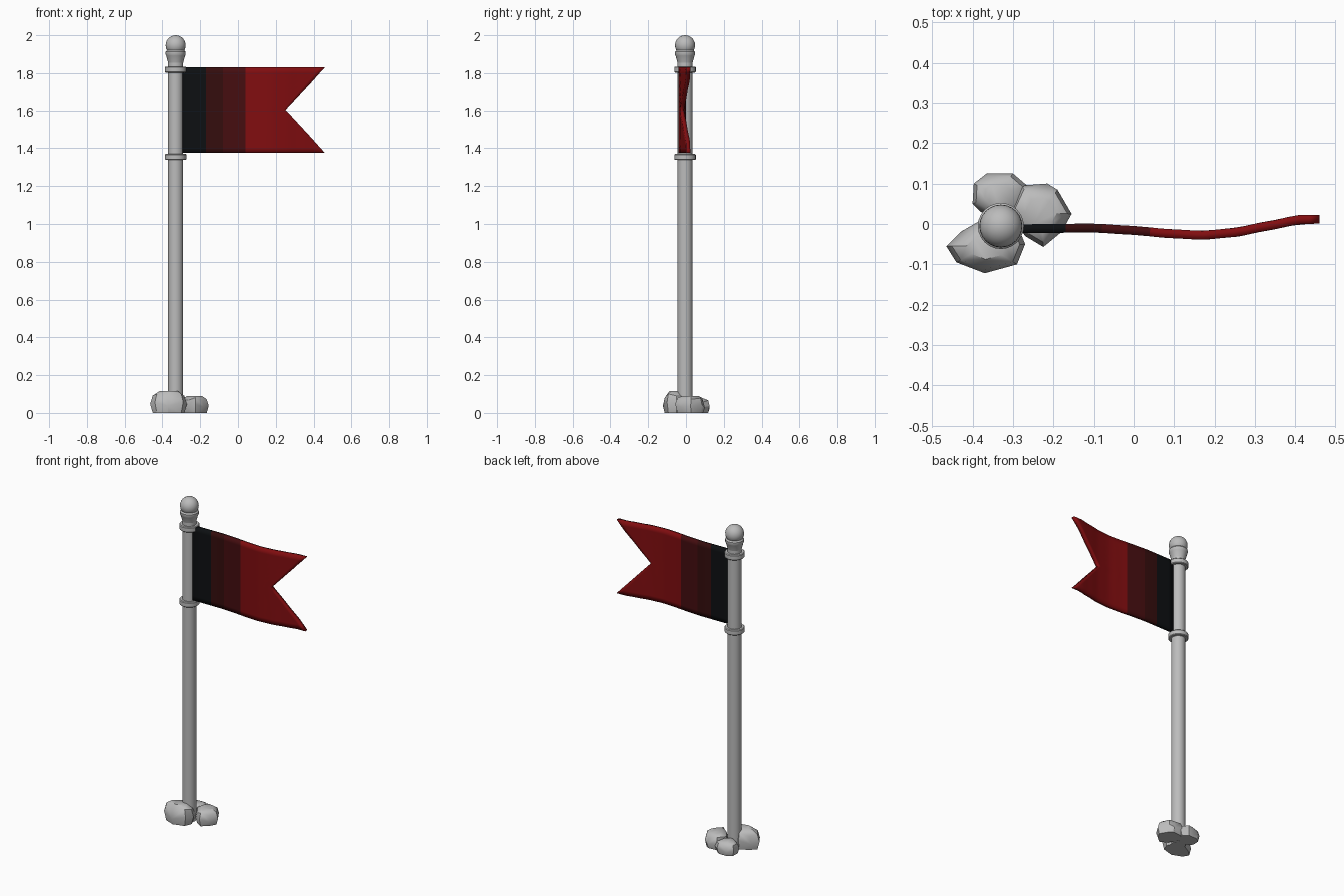
import bpy
import bmesh
import math
from mathutils import Vector

cube = bpy.data.objects.get("Cube")
if cube:
    bpy.data.objects.remove(cube, do_unlink=True)

POLE_X, POLE_Y = -0.33, -0.005


def material(name, rgb):
    m = bpy.data.materials.new(name)
    m.use_nodes = True
    m.diffuse_color = (*rgb, 1)
    bsdf = m.node_tree.nodes["Principled BSDF"]
    bsdf.inputs["Base Color"].default_value = (*rgb, 1)
    bsdf.inputs["Roughness"].default_value = 0.8
    return m


stone = material("light grey stone", (0.5, 0.5, 0.5))
cloth = [material("black cloth", (0.004, 0.005, 0.006)),
         material("darkest red cloth", (0.035, 0.004, 0.004)),
         material("dark red cloth", (0.06, 0.004, 0.005)),
         material("red cloth", (0.22, 0.004, 0.005))]


def make_object(name, bm, mats, angle=35):
    bmesh.ops.recalc_face_normals(bm, faces=bm.faces)
    mesh = bpy.data.meshes.new(name)
    bm.to_mesh(mesh)
    bm.free()
    for m in mats:
        mesh.materials.append(m)
    obj = bpy.data.objects.new(name, mesh)
    bpy.context.collection.objects.link(obj)
    bpy.ops.object.select_all(action="DESELECT")
    obj.select_set(True)
    bpy.context.view_layer.objects.active = obj
    bpy.ops.object.shade_smooth_by_angle(angle=math.radians(angle))
    return obj


def lathe(name, profile, sides=24):
    """Closed solid of revolution about the pole axis from (radius, z) pairs."""
    bm = bmesh.new()
    rings = []
    for r, z in profile:
        turns = [2 * math.pi * i / sides for i in range(sides)]
        rings.append([bm.verts.new((POLE_X + r * math.cos(a), POLE_Y + r * math.sin(a), z))
                      for a in turns])
    for low, high in zip(rings, rings[1:]):
        for i in range(sides):
            j = (i + 1) % sides
            bm.faces.new((low[i], low[j], high[j], high[i]))
    bm.faces.new(rings[0][::-1])
    bm.faces.new(rings[-1])
    return make_object(name, bm, [stone])


# Pole, its flared cap and the two collars
lathe("pole", [(0.04, 0), (0.04, 1.87)])
lathe("pole_cap", [(0.04, 1.855), (0.05, 1.892), (0.053, 1.897), (0.053, 1.912), (0.046, 1.92)])
for name, z in (("lower_collar", 1.338), ("upper_collar", 1.803)):
    lathe(name, [(0.053, z), (0.057, z + 0.004), (0.057, z + 0.028), (0.053, z + 0.032)])

# Ball finial
bm = bmesh.new()
bmesh.ops.create_uvsphere(bm, u_segments=24, v_segments=14, radius=0.053)
bmesh.ops.translate(bm, verts=bm.verts, vec=(POLE_X, POLE_Y, 1.947))
make_object("ball_finial", bm, [stone])


# Foot stones: a plan outline tapered in layers and wrapped in a hull
def rock(name, outline, height):
    bm = bmesh.new()
    centre = sum((Vector(p) for p in outline), Vector((0, 0))) / len(outline)
    for i, p in enumerate(outline):
        wobble = 0.1 * math.sin(2.4 * i)
        for scale, level in ((0.86, 0), (1.0, 0.42 + wobble), (0.86, 0.8 + wobble), (0.5, 1)):
            q = centre + (Vector(p) - centre) * scale
            bm.verts.new((q.x, q.y, level * height))
    hull = bmesh.ops.convex_hull(bm, input=bm.verts)
    spare = {e for e in hull["geom_interior"] if isinstance(e, bmesh.types.BMVert)}
    bmesh.ops.delete(bm, geom=list(spare), context="VERTS")
    make_object(name, bm, [stone], 30)


rock("front_rock", [(-.465, -.055), (-.44, -.095), (-.37, -.122), (-.29, -.1), (-.27, -.05),
                    (-.29, 0), (-.37, .015), (-.43, -.02)], 0.115)
rock("left_rock", [(-.155, .025), (-.19, .085), (-.215, .1), (-.28, .095), (-.31, .03),
                   (-.27, -.03), (-.225, -.057), (-.18, -.02)], 0.09)
rock("back_rock", [(-.4, .05), (-.397, .1), (-.365, .125), (-.3, .125), (-.265, .095),
                   (-.275, .04), (-.33, .01), (-.38, .03)], 0.075)


# Flag: swallow-tailed cloth sheet with a gentle wave
WAVE = [(-.3, -.012), (-.1, -.010), (0, -.016), (.09, -.024), (.17, -.028),
        (.25, -.021), (.33, -.005), (.41, .011), (.47, .012)]


def wave(x):
    for (xa, ya), (xb, yb) in zip(WAVE, WAVE[1:]):
        if x <= xb:
            t = (x - xa) / (xb - xa)
            return ya + (yb - ya) * (t * t * (3 - 2 * t) + t) / 2
    return WAVE[-1][1]


STRIPES = [-0.295, -0.17, -0.08, 0.04]
ROWS, TAIL_COLS, STRIPE_COLS = 16, 16, 3
bm = bmesh.new()
columns, stripe_of = [], []
for k, start in enumerate(STRIPES):
    steps = STRIPE_COLS if k < 3 else TAIL_COLS
    for s in range(steps + (k == 3)):
        column = []
        for r in range(ROWS + 1):
            v = 2 * r / ROWS - 1
            end = STRIPES[k + 1] if k < 3 else 0.25 + 0.21 * abs(v)
            x = start + (end - start) * s / steps
            column.append(bm.verts.new((x, wave(x), 1.603 + 0.228 * v)))
        columns.append(column)
        stripe_of.append(k)
for c, (a, b) in enumerate(zip(columns, columns[1:])):
    for r in range(ROWS):
        face = bm.faces.new((a[r], b[r], b[r + 1], a[r + 1]))
        face.material_index = stripe_of[c]
flag = make_object("flag", bm, cloth, 40)
thick = flag.modifiers.new("cloth thickness", "SOLIDIFY")
thick.thickness = 0.022
thick.offset = 0
